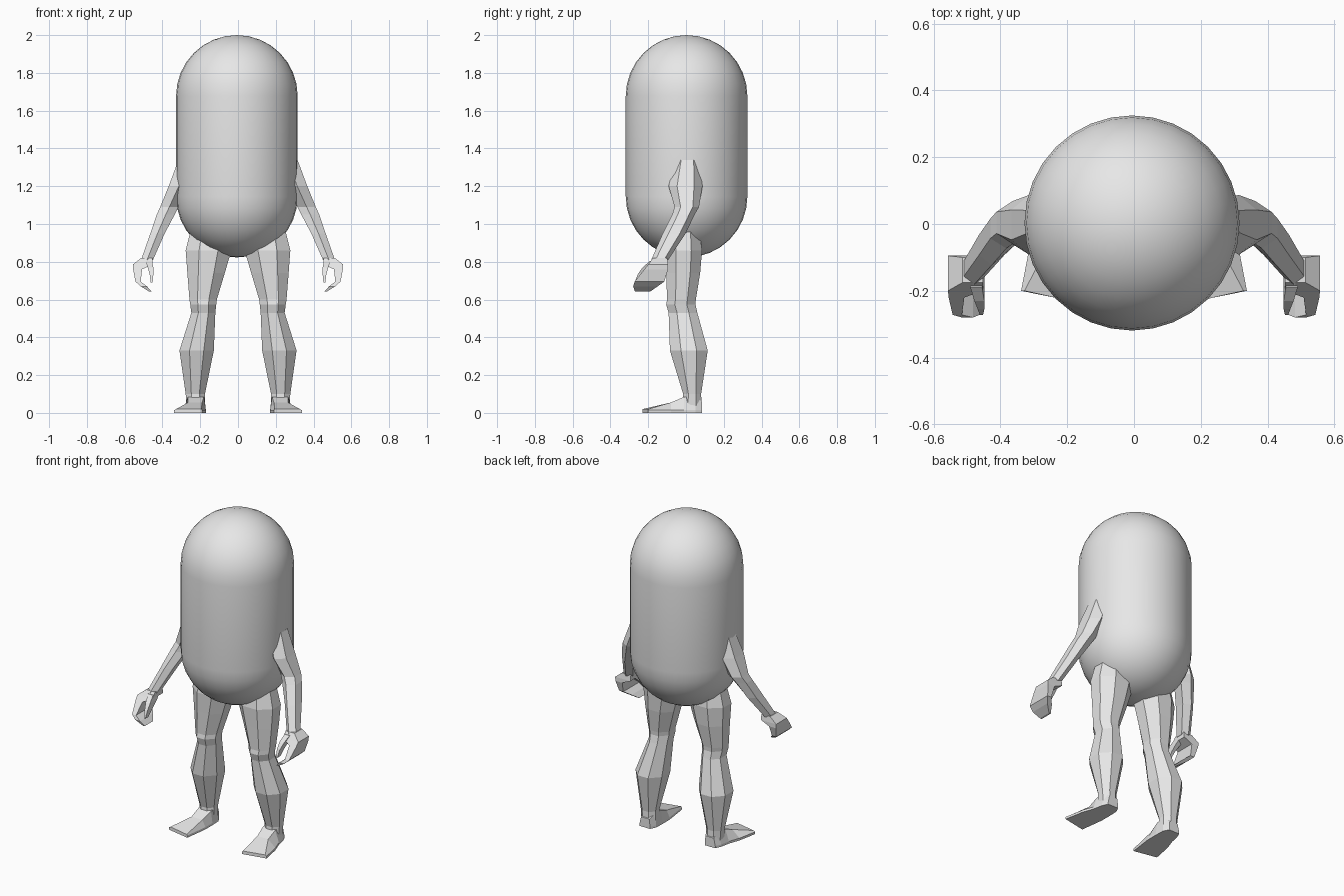
import bpy, bmesh, math

if "Cube" in bpy.data.objects:
    bpy.data.objects.remove(bpy.data.objects["Cube"])

skin = bpy.data.materials.new("light_grey")
skin.diffuse_color = (0.8, 0.8, 0.8, 1)
skin.use_nodes = True
skin.node_tree.nodes["Principled BSDF"].inputs["Base Color"].default_value = skin.diffuse_color


def make(name, bm, mirror=True):
    bmesh.ops.recalc_face_normals(bm, faces=bm.faces)
    me = bpy.data.meshes.new(name)
    bm.to_mesh(me)
    bm.free()
    me.materials.append(skin)
    ob = bpy.data.objects.new(name, me)
    bpy.context.collection.objects.link(ob)
    if mirror:
        mod = ob.modifiers.new("mirror", 'MIRROR')
        mod.use_mirror_merge = False
    return ob


def loft(name, rings):
    """Skin a chain of equal-length point rings and cap both ends."""
    bm = bmesh.new()
    vs = [[bm.verts.new(p) for p in r] for r in rings]
    n = len(vs[0])
    for a, b in zip(vs, vs[1:]):
        for i in range(n):
            j = (i + 1) % n
            bm.faces.new((a[i], a[j], b[j], b[i]))
    bm.faces.new(vs[0])
    bm.faces.new(vs[-1])
    return make(name, bm)


def oval(z, x0, x1, y0, y1, n=8):
    """Horizontal n-sided ring filling the given extents."""
    k = 1 / math.cos(math.pi / n)
    pts = []
    for i in range(n):
        a = 2 * math.pi * (i + 0.5) / n
        pts.append(((x0 + x1) / 2 + (x1 - x0) / 2 * k * math.cos(a),
                    (y0 + y1) / 2 + (y1 - y0) / 2 * k * math.sin(a), z))
    return pts


def box(z, x0, x1, y0, y1, tilt=0):
    """Horizontal four-cornered ring, raised at the back by tilt."""
    return [(x0, y0, z), (x1, y0, z), (x1, y1, z + tilt), (x0, y1, z + tilt)]


# body: smooth capsule spun from a half profile
R, Z0, Z1, N = 0.322, 1.145, 1.678, 8
prof = [(R * math.sin(t), Z0 - R * math.cos(t)) for t in
        (math.pi / 2 * i / N for i in range(N + 1))]
prof += [(R * math.cos(t), Z1 + R * math.sin(t)) for t in
         (math.pi / 2 * i / N for i in range(N + 1))]
bm = bmesh.new()
pv = [bm.verts.new((r, 0, z)) for r, z in prof]
pe = [bm.edges.new(p) for p in zip(pv, pv[1:])]
bmesh.ops.spin(bm, geom=pv + pe, cent=(0, 0, 0), axis=(0, 0, 1),
               angle=2 * math.pi, steps=32)
bmesh.ops.remove_doubles(bm, verts=bm.verts, dist=1e-4)
for f in bm.faces:
    f.smooth = True
bmesh.ops.translate(bm, verts=bm.verts, vec=(-0.006, 0.003, 0))
make("body", bm, mirror=False)

# legs: thigh, knee band, calf, ankle
loft("legs", [oval(*r) for r in (
    (0.97, 0.04, 0.25, -0.09, 0.07),
    (0.86, 0.035, 0.277, -0.11, 0.085),
    (0.74, 0.07, 0.268, -0.105, 0.075),
    (0.60, 0.112, 0.257, -0.10, 0.052),
    (0.575, 0.115, 0.253, -0.105, 0.05),
    (0.53, 0.12, 0.247, -0.092, 0.06),
    (0.33, 0.128, 0.31, -0.085, 0.115),
    (0.10, 0.175, 0.277, -0.015, 0.08),
    (0.03, 0.175, 0.272, -0.02, 0.083))])


# feet: wedge from heel to toe
def foot_ring(y_in, y_out, x0, x1, top, inset):
    return [(x0, y_in, 0), (x1, y_out, 0), (x1, y_out, 0.014),
            (x1 - inset, y_out, top), (x0 + inset * 0.4, y_in, top),
            (x0, y_in, 0.014)]


loft("feet", [foot_ring(*r) for r in (
    (0.085, 0.085, 0.19, 0.262, 0.06, 0.01),
    (0.05, 0.05, 0.172, 0.278, 0.085, 0.015),
    (-0.01, -0.01, 0.17, 0.29, 0.085, 0.025),
    (-0.08, -0.08, 0.17, 0.315, 0.055, 0.05),
    (-0.23, -0.20, 0.19, 0.338, 0.02, 0.01))])

# arms: shoulder, elbow, forearm, wrist
loft("arms", [oval(*r, n=6) for r in (
    (1.34, 0.21, 0.315, -0.05, 0.065),
    (1.20, 0.26, 0.367, -0.08, 0.075),
    (1.09, 0.315, 0.412, -0.052, 0.06),
    (1.05, 0.335, 0.43, -0.065, 0.038),
    (0.95, 0.388, 0.464, -0.115, -0.01),
    (0.81, 0.45, 0.513, -0.178, -0.10))])

# mitten hands: palm curling to the fingertips
loft("hands", [box(*r) for r in (
    (0.82, 0.452, 0.513, -0.175, -0.10),
    (0.785, 0.452, 0.557, -0.20, -0.095),
    (0.76, 0.508, 0.555, -0.22, -0.095),
    (0.695, 0.515, 0.543, -0.272, -0.115),
    (0.67, 0.482, 0.515, -0.28, -0.15),
    (0.642, 0.457, 0.47, -0.27, -0.19))])

# thumbs
loft("thumbs", [box(*r) for r in (
    (0.805, 0.455, 0.49, -0.19, -0.12),
    (0.77, 0.448, 0.478, -0.23, -0.16),
    (0.735, 0.448, 0.468, -0.255, -0.20),
    (0.69, 0.452, 0.462, -0.272, -0.24))])
